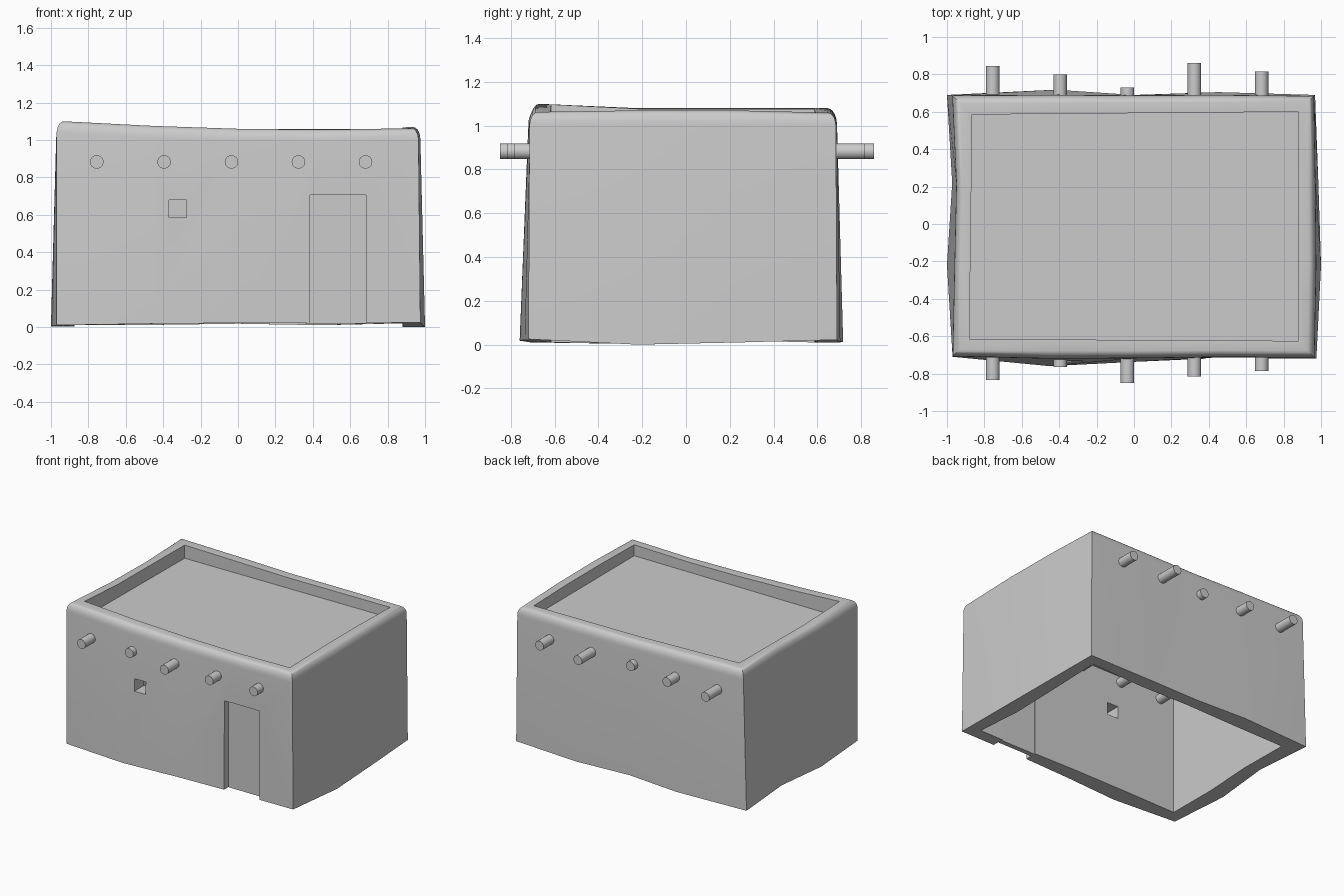
import bpy, bmesh, math
from mathutils import Vector

if "Cube" in bpy.data.objects:
    bpy.data.objects.remove(bpy.data.objects["Cube"])


def mesh_object(name, verts, faces):
    me = bpy.data.meshes.new(name)
    me.from_pydata(verts, [], faces)
    bm = bmesh.new()
    bm.from_mesh(me)
    bmesh.ops.recalc_face_normals(bm, faces=bm.faces)
    bm.to_mesh(me)
    bm.free()
    ob = bpy.data.objects.new(name, me)
    bpy.context.collection.objects.link(ob)
    return ob


def box(name, x0, x1, y0, y1, z0, z1):
    v = [(x, y, z) for z in (z0, z1) for x, y in ((x0, y0), (x1, y0), (x1, y1), (x0, y1))]
    f = [(0, 3, 2, 1), (4, 5, 6, 7)] + [(i, (i + 1) % 4, (i + 1) % 4 + 4, i + 4) for i in range(4)]
    return mesh_object(name, v, f)


def smooth(ob, angle):
    bpy.ops.object.select_all(action='DESELECT')
    ob.select_set(True)
    bpy.context.view_layer.objects.active = ob
    bpy.ops.object.shade_smooth_by_angle(angle=math.radians(angle))


# Uneven outer wall outline, anticlockwise from the front left corner
base = [(-.97, -.71, .01), (-.45, -.76, .018), (0, -.737, .022), (.45, -.717, .02),
        (.975, -.72, .025), (1, -.22, 0), (.985, .24, .01),
        (.968, .69, .022), (.45, .705, .01), (0, .69, .018), (-.42, .718, .012),
        (-1, .69, .01), (-.972, .22, .02), (-1, -.22, .003)]
top = [(-.97, -.708, 1.10), (-.45, -.72, 1.075), (0, -.718, 1.06), (.45, -.712, 1.055),
       (.965, -.715, 1.063), (.975, -.22, 1.07), (.97, .24, 1.07),
       (.962, .685, 1.06), (.45, .69, 1.06), (0, .688, 1.06), (-.42, .69, 1.07),
       (-.972, .688, 1.08), (-.95, .22, 1.08), (-.96, -.22, 1.08)]
base, top = [Vector(p) for p in base], [Vector(p) for p in top]

# Straight inner wall outline with matching points
corners = [Vector(c) for c in ((-.88, -.615, 0), (.88, -.625, 0), (.88, .6, 0), (-.865, .585, 0))]
inner = []
for side, count in enumerate((4, 3, 4, 3)):
    for k in range(count):
        inner.append(corners[side].lerp(corners[(side + 1) % 4], k / count))

# Walls: outer skin, rounded parapet, inner skin and underside in one closed loop
rings = [base]
for k in range(6):
    a = math.radians(18 * k)
    ring = []
    for t, n in zip(top, inner):
        p = t.lerp(Vector((n.x, n.y, t.z)), .42 * (1 - math.cos(a)))
        p.z = t.z - .065 * (1 - math.sin(a))
        ring.append(p)
    rings.append(ring)
rings.append([Vector((n.x, n.y, t.z - .003)) for n, t in zip(inner, top)])
rings.append([Vector((n.x, n.y, b.z)) for n, b in zip(inner, base)])
N, R = len(base), len(rings)
verts = [p for ring in rings for p in ring]
faces = [(r * N + i, r * N + (i + 1) % N, (r + 1) % R * N + (i + 1) % N, (r + 1) % R * N + i)
         for r in range(R) for i in range(N)]
walls = mesh_object("walls", verts, faces)

# Door and window openings
for name, dims in (("door_cutter", (.385, .685, -.9, -.45, -.1, .705)),
                   ("window_cutter", (-.37, -.275, -.9, -.45, .585, .68))):
    cutter = box(name, *dims)
    cutter.hide_render = True
    cutter.hide_set(True)
    mod = walls.modifiers.new(name, 'BOOLEAN')
    mod.operation = 'DIFFERENCE'
    mod.solver = 'EXACT'
    mod.object = cutter
smooth(walls, 30)

# Recessed door panel
box("door", .385, .685, -.668, -.63, .02, .705)

# Flat roof inside the parapet
roof_z = (.93, .975)
v = [(c.x, c.y, z) for z in roof_z for c in corners]
mesh_object("roof", v, [(3, 2, 1, 0), (4, 5, 6, 7)] +
            [(i, (i + 1) % 4, (i + 1) % 4 + 4, i + 4) for i in range(4)])

# Short round beam ends through the front and back walls
xs = (-.755, -.395, -.035, .323, .682)
front = (-.835, -.765, -.85, -.815, -.785)
back = (.845, .80, .73, .86, .815)
for name, tips, inside in (("front_beam", front, -.52), ("back_beam", back, .5)):
    for x, tip in zip(xs, tips):
        bpy.ops.mesh.primitive_cylinder_add(vertices=24, radius=.036, depth=abs(tip - inside),
                                            location=(x, (tip + inside) / 2, .883),
                                            rotation=(math.pi / 2, 0, 0))
        beam = bpy.context.object
        beam.name = name
        smooth(beam, 40)
